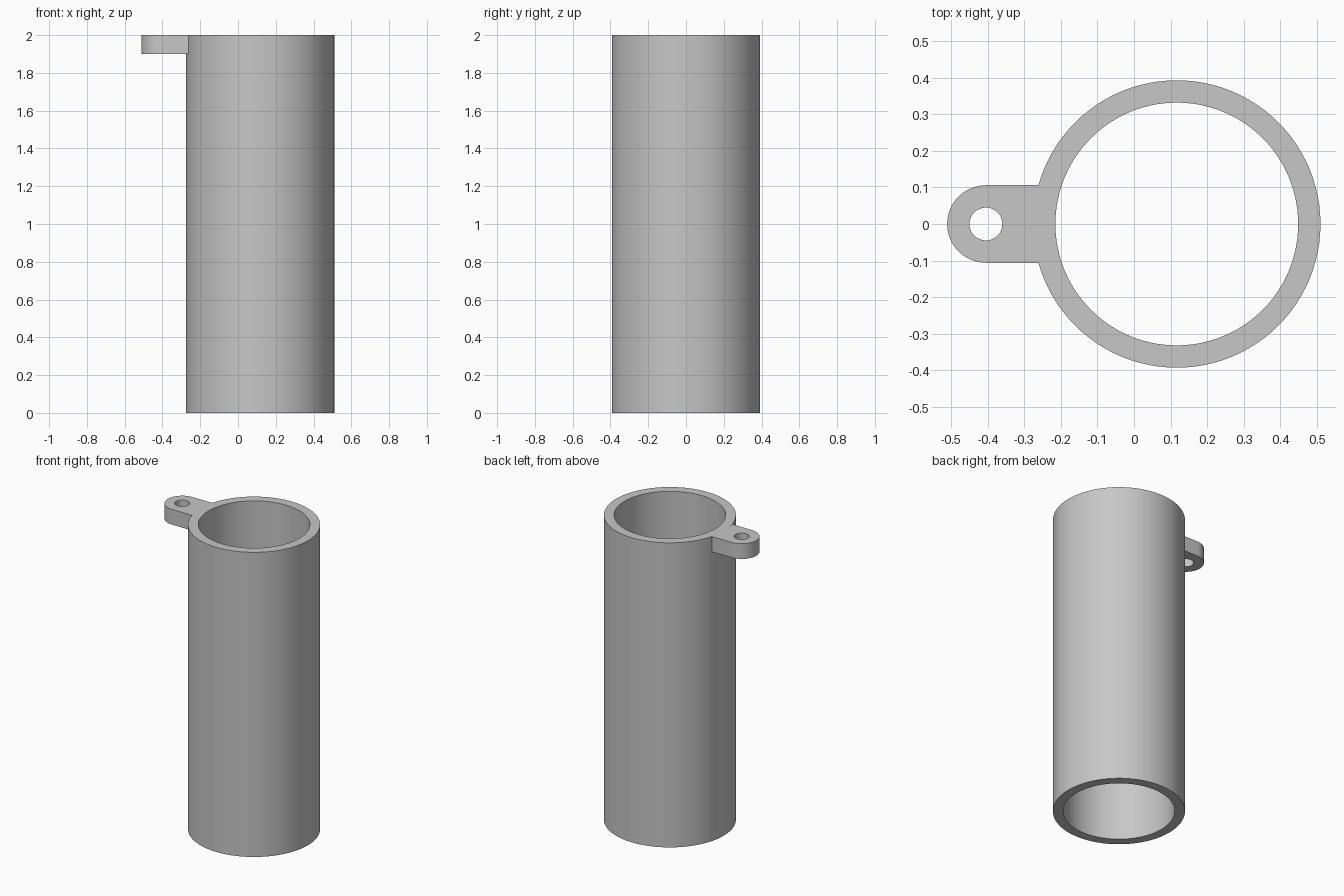
import bpy
import bmesh
from math import asin, cos, sin, pi, radians

cube = bpy.data.objects.get("Cube")
if cube:
    bpy.data.objects.remove(cube, do_unlink=True)

HEIGHT = 2.0
TUBE_X, OUTER_R, INNER_R = 0.117, 0.393, 0.332
LUG_X, LUG_R, HOLE_R, LUG_BOTTOM = -0.405, 0.106, 0.045, 1.9

grey = bpy.data.materials.new("light grey")
grey.use_nodes = True
colour = (0.57, 0.57, 0.57, 1)
grey.diffuse_color = colour
grey.node_tree.nodes["Principled BSDF"].inputs["Base Color"].default_value = colour


def arc(cx, r, start, end, steps):
    """Points along an arc, both ends included."""
    angles = [start + (end - start) * i / steps for i in range(steps + 1)]
    return [(cx + r * cos(a), r * sin(a)) for a in angles]


def circle(cx, r, steps):
    return arc(cx, r, 0, 2 * pi, steps)[:-1]


def extrude_loops(name, loops, bottom, top, open_wall=None):
    """Solid from an outline with holes; walls matched by open_wall are left out."""
    bm = bmesh.new()
    caps = {bottom: [], top: []}
    for loop in loops:
        low = [bm.verts.new((x, y, bottom)) for x, y in loop]
        high = [bm.verts.new((x, y, top)) for x, y in loop]
        for i in range(len(loop)):
            j = (i + 1) % len(loop)
            caps[bottom].append(bm.edges.new((low[i], low[j])))
            caps[top].append(bm.edges.new((high[i], high[j])))
            if not (open_wall and open_wall(loop[i]) and open_wall(loop[j])):
                bm.faces.new((low[i], low[j], high[j], high[i]))
    for edges in caps.values():
        bmesh.ops.triangle_fill(bm, edges=edges, use_beauty=True)
    bmesh.ops.recalc_face_normals(bm, faces=bm.faces[:])
    mesh = bpy.data.meshes.new(name)
    bm.to_mesh(mesh)
    bm.free()
    mesh.materials.append(grey)
    obj = bpy.data.objects.new(name, mesh)
    bpy.context.collection.objects.link(obj)
    bpy.ops.object.select_all(action="DESELECT")
    obj.select_set(True)
    bpy.context.view_layer.objects.active = obj
    bpy.ops.object.shade_smooth_by_angle(angle=radians(30))
    return obj


# Open-ended tube
extrude_loops("tube", [circle(TUBE_X, OUTER_R, 96), circle(TUBE_X, INNER_R, 96)], 0, HEIGHT)

# Mounting lug: rounded end, straight sides, and a root that follows the tube wall
half = asin(LUG_R / OUTER_R)
root = arc(TUBE_X, OUTER_R, pi + half, pi - half, 8)
outline = arc(LUG_X, LUG_R, pi / 2, 3 * pi / 2, 32) + root
extrude_loops("mounting_lug", [outline, circle(LUG_X, HOLE_R, 32)], LUG_BOTTOM, HEIGHT,
              open_wall=lambda p: p in root)
